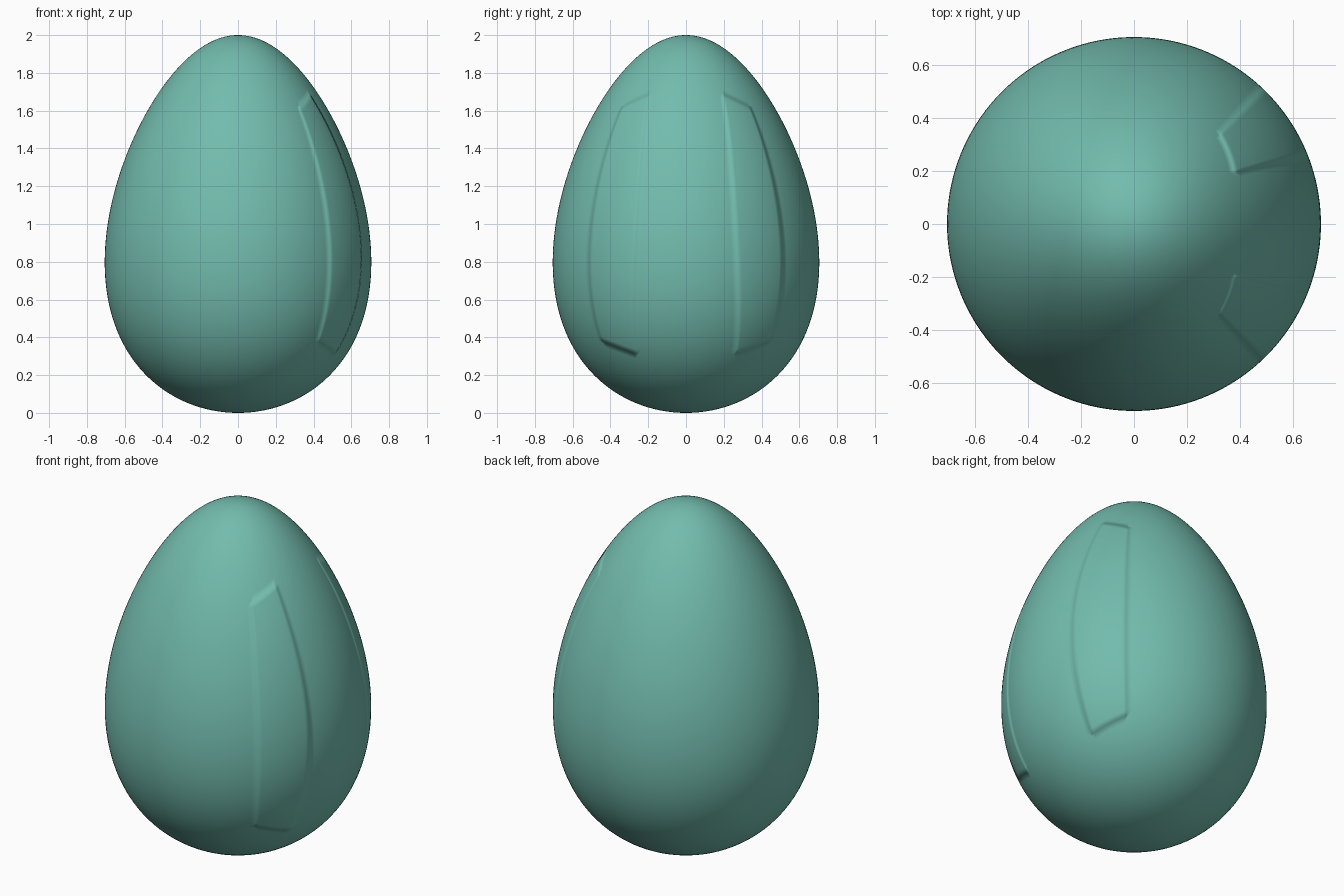
import bpy, bmesh
from math import sin, cos, acos, sqrt, pi, radians, degrees
from mathutils import Vector

if "Cube" in bpy.data.objects:
    bpy.data.objects.remove(bpy.data.objects["Cube"])

EDGE = 0.655            # latitude (cosine) of the groove ends
A_IN, A_OUT = 22, 46.5  # groove azimuths either side of +x
CENTRE = Vector((0, 0, 1))


def steps(a, b, n):
    return [a + (b - a) * i / n for i in range(n)]


def ramp(x, pts):
    for (x0, y0), (x1, y1) in zip(pts, pts[1:]):
        if x <= x1:
            return y0 + (y1 - y0) * (x - x0) / (x1 - x0)
    return pts[-1][1]


def egg_point(az, theta):
    # grid lines are warped so the groove outline tapers and tilts at its ends
    c, a, side = cos(theta), abs(az), (1 if az >= 0 else -1)
    a2 = a + 5 * ramp(a, [(0, 0), (A_IN, 1), (A_OUT, 0), (180, 0)]) * min(1, (c / EDGE) ** 2)
    c += c * (1 - c * c) * ramp(a, [(0, .093), (A_IN, .093), (A_OUT, -.093), (100, 0), (180, 0)])
    r = 0.69 * sqrt(max(0, 1 - c * c)) * (1 - 0.22 * c)
    t = radians(a2 * side)
    return Vector((r * cos(t), r * sin(t), 1 + c))


# grid directions, with lines exactly on the groove borders
half = steps(0, A_IN, 10) + steps(A_IN, A_OUT, 12) + steps(A_OUT, 180, 54) + [180]
azs = [-a for a in reversed(half[1:-1])] + half
te = acos(EDGE)
thetas = steps(0, te, 22)[1:] + steps(te, pi - te, 44) + steps(pi - te, pi, 22)

# egg shell
bm = bmesh.new()
rows = [[bm.verts.new(egg_point(a, t)) for a in azs] for t in thetas]
top, bottom = bm.verts.new((0, 0, 2)), bm.verts.new((0, 0, 0))
n = len(azs)
patches = {1: [], -1: []}
for j in range(n):
    k = (j + 1) % n
    bm.faces.new((top, rows[0][j], rows[0][k]))
    bm.faces.new((bottom, rows[-1][k], rows[-1][j]))
    mid = (azs[j] + azs[k]) / 2 if k else 179
    for i in range(len(rows) - 1):
        f = bm.faces.new((rows[i][j], rows[i + 1][j], rows[i + 1][k], rows[i][k]))
        tm = (thetas[i] + thetas[i + 1]) / 2
        if A_IN < abs(mid) < A_OUT and te < tm < pi - te:
            patches[1 if mid > 0 else -1].append(f)

# two recessed grooves, pushed towards the egg's centre
for faces in patches.values():
    prev = 1.0
    for s in (0.965, 0.93, 0.895, 0.86):
        geom = bmesh.ops.extrude_face_region(bm, geom=faces)["geom"]
        faces = [g for g in geom if isinstance(g, bmesh.types.BMFace)]
        for v in {v for f in faces for v in f.verts}:
            v.co = CENTRE + (v.co - CENTRE) * (s / prev)
        prev = s
bmesh.ops.recalc_face_normals(bm, faces=bm.faces)

# softened groove edges
sharp = [e for e in bm.edges if len(e.link_faces) == 2 and degrees(e.calc_face_angle()) > 35]
bmesh.ops.bevel(bm, geom=sharp, offset=0.009, segments=2, profile=0.5,
                affect='EDGES', clamp_overlap=True)
for f in bm.faces:
    f.smooth = True

mesh = bpy.data.meshes.new("egg_shell")
bm.to_mesh(mesh)
bm.free()
egg = bpy.data.objects.new("egg_shell", mesh)
bpy.context.collection.objects.link(egg)

mat = bpy.data.materials.new("teal")
mat.diffuse_color = (0.17, 0.50, 0.42, 1)
mat.use_nodes = True
mat.node_tree.nodes["Principled BSDF"].inputs["Base Color"].default_value = mat.diffuse_color
mesh.materials.append(mat)
